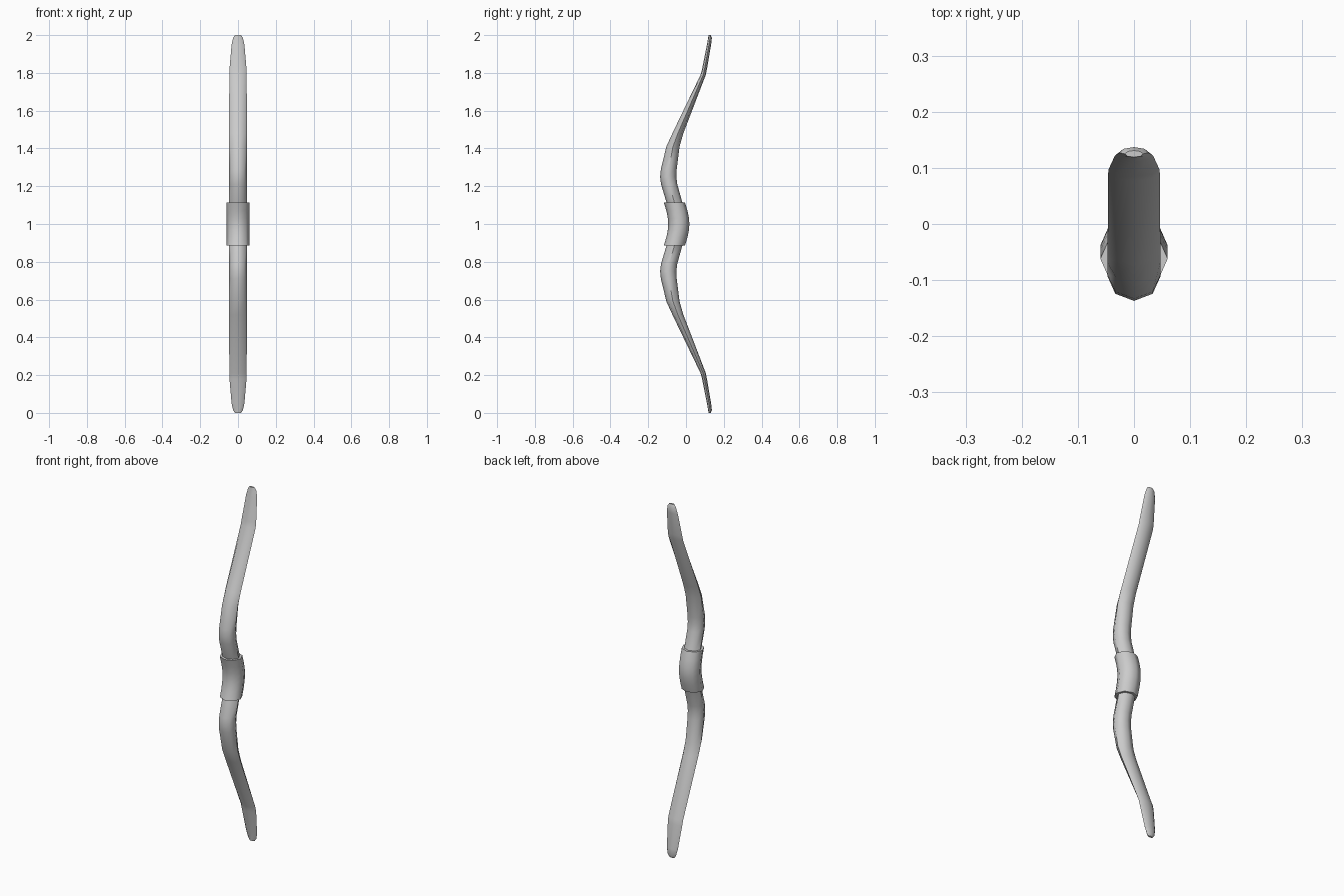
import bpy, bmesh, math

if "Cube" in bpy.data.objects:
    bpy.data.objects.remove(bpy.data.objects["Cube"])

SIDES = 8


def loft(name, rings):
    """Skin horizontal octagon rings given as (z, centre_y, half_width, half_depth)."""
    bm = bmesh.new()
    loops = []
    for z, cy, hw, hd in rings:
        loops.append([bm.verts.new((hw * math.cos(i * math.tau / SIDES),
                                    cy + hd * math.sin(i * math.tau / SIDES), z))
                      for i in range(SIDES)])
    for a, b in zip(loops, loops[1:]):
        for i in range(SIDES):
            j = (i + 1) % SIDES
            bm.faces.new((a[i], a[j], b[j], b[i]))
    bm.faces.new(loops[0][::-1])
    bm.faces.new(loops[-1])
    bmesh.ops.recalc_face_normals(bm, faces=bm.faces)
    mesh = bpy.data.meshes.new(name)
    bm.to_mesh(mesh)
    bm.free()
    obj = bpy.data.objects.new(name, mesh)
    bpy.context.collection.objects.link(obj)
    bpy.ops.object.select_all(action='DESELECT')
    obj.select_set(True)
    bpy.context.view_layer.objects.active = obj
    bpy.ops.object.shade_smooth_by_angle(angle=math.radians(50))
    return obj


def mirrored(upper):
    """Full ring list from the upper half, reflected about z = 1."""
    lower = [(2 - z, cy, hw, hd) for z, cy, hw, hd in reversed(upper) if z > 1]
    return lower + upper


# Recurved bow stave, thinning toward both tips
loft("bow_stave", mirrored([
    (1.00, -0.038, 0.047, 0.042),
    (1.06, -0.045, 0.047, 0.042),
    (1.12, -0.063, 0.047, 0.042),
    (1.21, -0.089, 0.047, 0.043),
    (1.25, -0.094, 0.047, 0.043),
    (1.29, -0.091, 0.047, 0.042),
    (1.41, -0.069, 0.047, 0.035),
    (1.48, -0.043, 0.047, 0.029),
    (1.79, 0.091, 0.046, 0.014),
    (1.82, 0.098, 0.045, 0.013),
    (1.95, 0.122, 0.034, 0.011),
    (1.985, 0.127, 0.026, 0.010),
    (2.00, 0.125, 0.016, 0.006),
]))

# Thicker grip sleeve around the middle
loft("grip", mirrored([
    (1.00, -0.038, 0.060, 0.056),
    (1.03, -0.040, 0.060, 0.056),
    (1.07, -0.048, 0.060, 0.056),
    (1.115, -0.062, 0.060, 0.056),
]))
